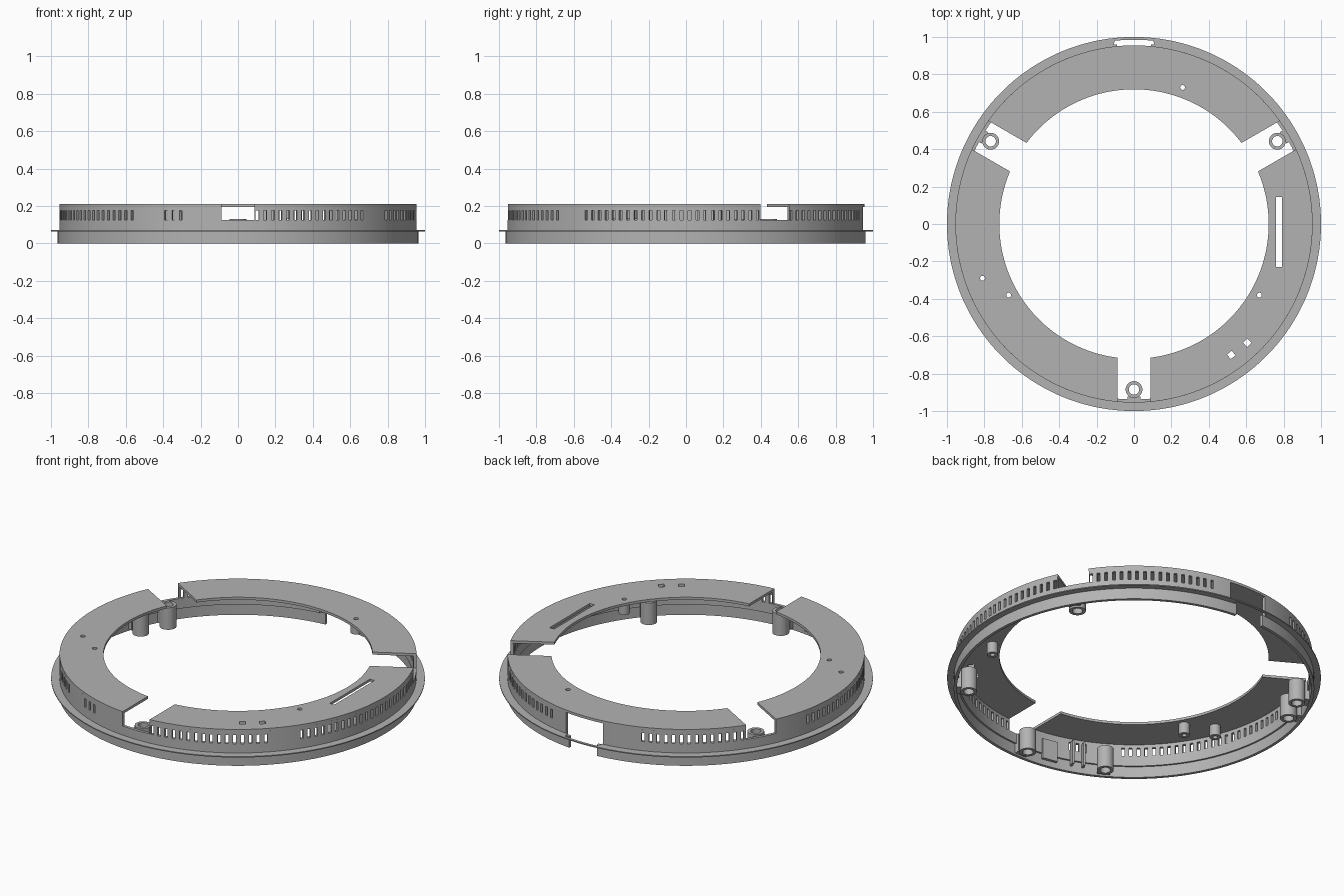
import bpy, bmesh, math
from mathutils import Matrix

if "Cube" in bpy.data.objects:
    bpy.data.objects.remove(bpy.data.objects["Cube"], do_unlink=True)

grey = bpy.data.materials.new("light grey plastic")
grey.use_nodes = True
grey.diffuse_color = (0.45, 0.45, 0.45, 1)
grey.node_tree.nodes["Principled BSDF"].inputs["Base Color"].default_value = (0.45, 0.45, 0.45, 1)

NOTCHES = (30, 150, 270)
NOTCH_HALF = 0.088
BACK = 90
POST_R = 0.885


def finish(name, bm):
    bmesh.ops.recalc_face_normals(bm, faces=bm.faces)
    mesh = bpy.data.meshes.new(name)
    bm.to_mesh(mesh)
    bm.free()
    mesh.materials.append(grey)
    obj = bpy.data.objects.new(name, mesh)
    bpy.context.collection.objects.link(obj)
    bpy.ops.object.select_all(action="DESELECT")
    obj.select_set(True)
    bpy.context.view_layer.objects.active = obj
    bpy.ops.object.shade_smooth_by_angle(angle=math.radians(30))


def polar(r, a):
    return r * math.cos(math.radians(a)), r * math.sin(math.radians(a))


def arc(r, a0, a1, steps):
    return [polar(r, a0 + (a1 - a0) * i / steps) for i in range(steps + 1)]


def half_angle(width, r):
    return math.degrees(math.asin(width / r))


def sheet(name, loops, z0, z1):
    """Flat plate from an outline and its holes."""
    bm = bmesh.new()
    edges = []
    for loop in loops:
        vs = [bm.verts.new((x, y, z0)) for x, y in loop]
        edges += [bm.edges.new((v, vs[i - 1])) for i, v in enumerate(vs)]
    bmesh.ops.triangle_fill(bm, edges=edges, use_beauty=True, normal=(0, 0, 1))
    top = bmesh.ops.extrude_face_region(bm, geom=bm.faces[:], use_keep_orig=True)["geom"]
    moved = [v for v in top if isinstance(v, bmesh.types.BMVert)]
    bmesh.ops.translate(bm, verts=moved, vec=(0, 0, z1 - z0))
    finish(name, bm)


def pierced_ring(name, r0, r1, levels, gaps):
    """Ring wall of cells; gaps are (angle, half angle, bottom, top) openings."""
    cuts = [(a + s * h) % 360 for a, h, _, _ in gaps for s in (-1, 1)]
    cuts += [b for b in range(0, 360, 2) if all(abs(b - c) > 0.3 for c in cuts)]
    cuts.sort()
    n, m = len(cuts), len(levels) - 1

    def solid(i, j):
        if not 0 <= j < m:
            return False
        a0, a1 = cuts[i % n], cuts[(i + 1) % n]
        mid = a0 + ((a1 - a0) % 360) / 2
        z = (levels[j] + levels[j + 1]) / 2
        return not any(abs((mid - a + 180) % 360 - 180) < h and lo < z < hi
                       for a, h, lo, hi in gaps)

    bm = bmesh.new()
    cache = {}

    def vert(i, j, r):
        key = (i % n, j, r)
        if key not in cache:
            cache[key] = bm.verts.new((*polar(r, cuts[i % n]), levels[j]))
        return cache[key]

    for i in range(n):
        for j in range(m):
            if not solid(i, j):
                continue
            for r in (r0, r1):
                bm.faces.new([vert(i, j, r), vert(i + 1, j, r),
                              vert(i + 1, j + 1, r), vert(i, j + 1, r)])
            for di, dj, p, q in ((-1, 0, (0, 0), (0, 1)), (1, 0, (1, 0), (1, 1)),
                                 (0, -1, (0, 0), (1, 0)), (0, 1, (0, 1), (1, 1))):
                if not solid(i + di, j + dj):
                    ends = [(i + p[0], j + p[1]), (i + q[0], j + q[1])]
                    bm.faces.new([vert(*ends[0], r0), vert(*ends[1], r0),
                                  vert(*ends[1], r1), vert(*ends[0], r1)])
    finish(name, bm)


def tube(name, x, y, outer, inner, z0, z1, steps=32):
    bm = bmesh.new()
    profile = [(inner, z0), (outer, z0), (outer, z1), (inner, z1)]
    rings = [[bm.verts.new((x + px, y + py, z)) for r, z in profile
              for px, py in [polar(r, 360 * i / steps)]] for i in range(steps)]
    for i in range(steps):
        for j in range(4):
            k = (j + 1) % 4
            bm.faces.new((rings[i - 1][j], rings[i][j], rings[i][k], rings[i - 1][k]))
    finish(name, bm)


def add_box(bm, r0, r1, width, z0, z1, angle):
    size = Matrix.Diagonal((r1 - r0, width, z1 - z0, 1))
    spot = Matrix.Translation(((r0 + r1) / 2, 0, (z0 + z1) / 2))
    turn = Matrix.Rotation(math.radians(angle), 4, "Z")
    bmesh.ops.create_cube(bm, size=1, matrix=turn @ spot @ size)


# Wall with vent slots, screw notches and the connector opening at the back
gaps = [(a, half_angle(NOTCH_HALF, 0.946), 0.125, 0.2) for a in NOTCHES]
gaps.append((BACK, half_angle(0.12, 0.95), 0.06, 0.2))
for start, end in ((36, 76), (111, 143.5), (168, 233.6), (246.2, 251.3), (276.2, 314), (326, 383.7)):
    count = round((end - start) / 2.5)
    gaps += [((start + (end - start) * i / count) % 360, 0.5, 0.125, 0.176) for i in range(count + 1)]
pierced_ring("wall", 0.938, 0.955, (0.065, 0.125, 0.176, 0.195), gaps)

# Lower skirt, open below the connector
pierced_ring("lower_skirt", 0.948, 0.965, (0, 0.066), [(BACK, half_angle(0.09, 0.96), -1, 1)])

# Thin flange, widened inside at the connector
inner = []
for i in range(360):
    x, y = polar(0.945, i)
    if abs(i - BACK) < 7:
        x, y = polar(0.985, i)
    inner.append((x, y))
sheet("flange", [arc(1, 0, 358, 179), inner], 0.065, 0.071)

# Holes through the top plate: pins, long slot and two small rectangles
pins = ((0.26, 0.73), (-0.81, -0.29), (-0.67, -0.38), (0.67, -0.38))
holes = [[(x + px, y + py) for px, py in arc(0.013, 0, 337.5, 15)] for x, y in pins]
holes.append([(0.76, -0.23), (0.79, -0.23), (0.79, 0.145), (0.76, 0.145)])
for x, y in ((0.52, -0.70), (0.605, -0.635)):
    a = math.degrees(math.atan2(y, x))
    holes.append([(x + px, y + py) for px, py in arc(0.023, a + 45, a + 315, 3)])


def sector(loop):
    x, y = loop[0]
    return int((math.degrees(math.atan2(y, x)) - 30) % 360 // 120)


# Three top plate sectors between the notches
for k in range(3):
    a0, a1 = 30 + 120 * k, 150 + 120 * k
    ho, hi = half_angle(NOTCH_HALF, 0.955), half_angle(NOTCH_HALF, 0.72)
    outline = arc(0.955, a0 + ho, a1 - ho, 56) + arc(0.72, a1 - hi, a0 + hi, 54)
    sheet("top_plate", [outline] + [h for h in holes if sector(h) == k], 0.195, 0.21)

# Screw posts: three in the notches, three under the plate
posts = NOTCHES + (161, 240, 318)
for a in posts:
    tube("screw_post", *polar(POST_R, a), 0.045, 0.028, 0, 0.13)

# Short hollow pins under the plate holes
for x, y in pins:
    tube("plate_pin", x, y, 0.03, 0.013, 0.13, 0.196)

# Webs joining posts to the wall, and ribs inside the wall
ribs = bmesh.new()
for a in posts:
    add_box(ribs, 0.922, 0.949, 0.07, 0.01, 0.12, a)
for a in (247, 251):
    add_box(ribs, 0.905, 0.942, 0.012, 0.03, 0.17, a)
add_box(ribs, 0.925, 0.942, 0.09, 0.03, 0.15, 259)
finish("inner_ribs", ribs)
